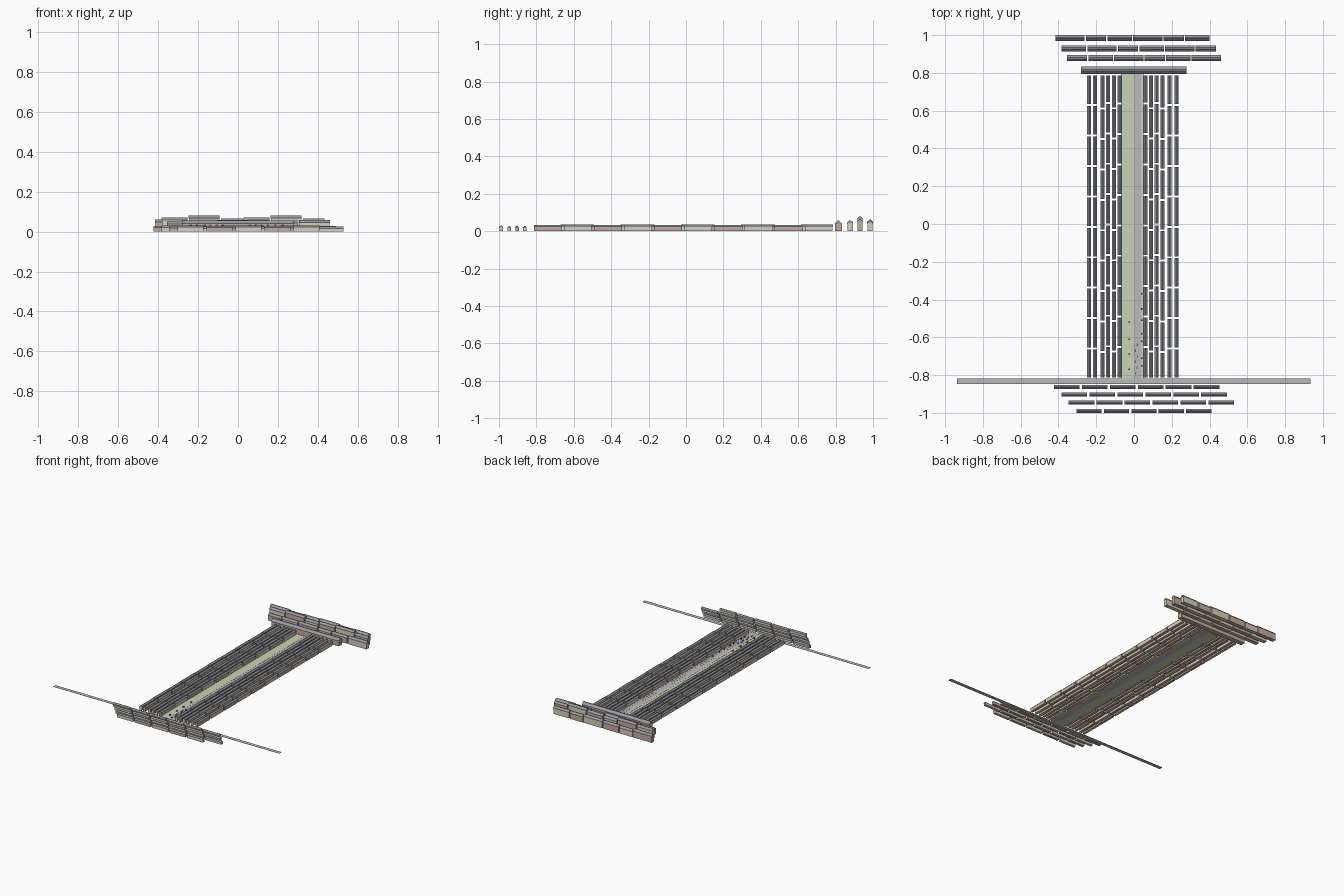
import bpy, bmesh, random

if "Cube" in bpy.data.objects:
    bpy.data.objects.remove(bpy.data.objects["Cube"])
random.seed(4)


def mat(name, r, g, b):
    m = bpy.data.materials.new(name)
    m.diffuse_color = (r, g, b, 1)
    m.use_nodes = True
    m.node_tree.nodes["Principled BSDF"].inputs["Base Color"].default_value = m.diffuse_color
    return m


BRICK = mat("brick", 0.56, 0.41, 0.33)
STONE = mat("pale_stone", 0.70, 0.63, 0.49)
SLATE = mat("slate", 0.32, 0.33, 0.36)
GRASS = mat("grass", 0.58, 0.67, 0.44)
PAVING = mat("paving", 0.62, 0.59, 0.57)
ASPHALT = mat("asphalt", 0.50, 0.49, 0.50)
DARK = mat("dark_paint", 0.16, 0.17, 0.20)


def finish(bm, name, mats):
    bmesh.ops.recalc_face_normals(bm, faces=bm.faces)
    me = bpy.data.meshes.new(name)
    bm.to_mesh(me)
    bm.free()
    for m in mats:
        me.materials.append(m)
    ob = bpy.data.objects.new(name, me)
    bpy.context.collection.objects.link(ob)
    return ob


def prism(bm, profile, a, b, along_y, mi):
    """Extrude a (cross, z) profile from a to b along x or y."""
    def ring(t):
        return [bm.verts.new((c, t, z) if along_y else (t, c, z)) for c, z in profile]
    r0, r1 = ring(a), ring(b)
    n = len(profile)
    faces = [bm.faces.new(r0), bm.faces.new(r1)]
    for i in range(n):
        j = (i + 1) % n
        faces.append(bm.faces.new((r0[i], r0[j], r1[j], r1[i])))
    for f in faces:
        f.material_index = mi


def terrace(name, centre, spans, heights, width=0.02, along_y=False, tint=0):
    """Row of gabled blocks, alternating brick and stone, slate roofs."""
    bm = bmesh.new()
    h = width / 2
    for i, (a, b) in enumerate(spans):
        top = heights[i % len(heights)]
        eave = top - width * 0.42
        c = centre
        prism(bm, [(c - h * .9, 0), (c + h * .9, 0), (c + h * .9, eave), (c - h * .9, eave)],
              a, b, along_y, (i + tint) % 2)
        prism(bm, [(c - h, eave - .001), (c + h, eave - .001), (c + h, eave + .001),
                   (c + h * .2, top), (c - h * .2, top), (c - h, eave + .001)],
              a - .001, b + .001, along_y, 2)
    return finish(bm, name, (BRICK, STONE, SLATE))


def slab(name, x0, x1, y0, y1, z, m, base=0):
    bm = bmesh.new()
    prism(bm, [(x0, base), (x1, base), (x1, z), (x0, z)], y0, y1, True, 0)
    return finish(bm, name, (m,))


# Long terraces either side of the central street
columns = [-0.237, -0.207, -0.167, -0.138, -0.107, -0.077,
           0.060, 0.089, 0.120, 0.150, 0.187, 0.225]
shifts = [0, 0, -0.018, 0.012, -0.016, 0.008, 0.008, -0.016, 0.012, -0.018, 0, 0]
for i, (x, s) in enumerate(zip(columns, shifts)):
    cuts = [0.79] + [0.79 - 0.161 * k + s for k in range(1, 10)] + [-0.818]
    spans = [(cuts[k + 1] + 0.006, cuts[k] - 0.006) for k in range(10)]
    terrace(f"side_terrace_{i + 1}", x, spans, (0.036, 0.034), 0.021, True, i)

# Large block closing the far end of the street
terrace("end_block", 0.815, [(-0.28, 0.277)], (0.056,), 0.040)

# Far rows of taller blocks, lengths cycling long, short, medium
far_rows = [(0.878, -0.355, 1, (0.052, 0.055, 0.058)),
            (0.930, -0.382, 2, (0.072, 0.080, 0.065)),
            (0.984, -0.415, 0, (0.062, 0.055, 0.058))]
lengths = (0.153, 0.106, 0.128)
for r, (y, x, start, hs) in enumerate(far_rows):
    spans = []
    for k in range(6):
        n = lengths[(start + k) % 3]
        spans.append((x, x + n))
        x += n + 0.008
    terrace(f"far_row_{r + 1}", y, spans, hs, 0.032, False, r)

# Near rows of low cottages, each stepped sideways
near_rows = [(-0.863, -0.423, 6, 0.028), (-0.903, -0.383, 6, 0.030),
             (-0.945, -0.345, 6, 0.027), (-0.989, -0.303, 5, 0.031)]
for r, (y, x0, n, h) in enumerate(near_rows):
    step = 0.148 if n == 6 else 0.145
    spans = [(x0 + k * step, x0 + (k + 1) * step - 0.014) for k in range(n)]
    terrace(f"near_row_{r + 1}", y, spans, (h, h - 0.002), 0.021, False, r)

# Ground: green, pavements, road, cross road
Y0, Y1 = -0.818, 0.795
slab("long_green", -0.068, -0.015, Y0, Y1, 0.001, GRASS)
slab("left_pavement", -0.015, 0.000, Y0, Y1, 0.002, PAVING)
slab("street_road", 0.000, 0.038, Y0, Y1, 0.001, ASPHALT)
slab("street_centre_line", 0.0185, 0.0195, Y0, Y1, 0.0014, PAVING, 0.001)
slab("right_pavement", 0.038, 0.050, Y0, Y1, 0.002, PAVING)
slab("cross_road", -0.938, 0.935, -0.846, -0.818, 0.001, ASPHALT)

# Tiny street furniture and vehicles near the front end
posts = [(-0.024, y) for y in (-0.52, -0.61, -0.69, -0.77)]
posts += [(0.04, y) for y in (-0.37, -0.45, -0.51, -0.58, -0.62, -0.71, -0.75)]
for i, (x, y) in enumerate(posts):
    slab(f"street_post_{i + 1}", x - .004, x + .004, y - .004, y + .004, 0.010, DARK)
for i, y in enumerate((-0.64, -0.67, -0.70, -0.73, -0.76, -0.79)):
    x = 0.008 if i % 2 else 0.018
    x += random.uniform(-.002, .002)
    slab(f"vehicle_{i + 1}", x - .003, x + .003, y - .007, y + .007, 0.006, DARK)
